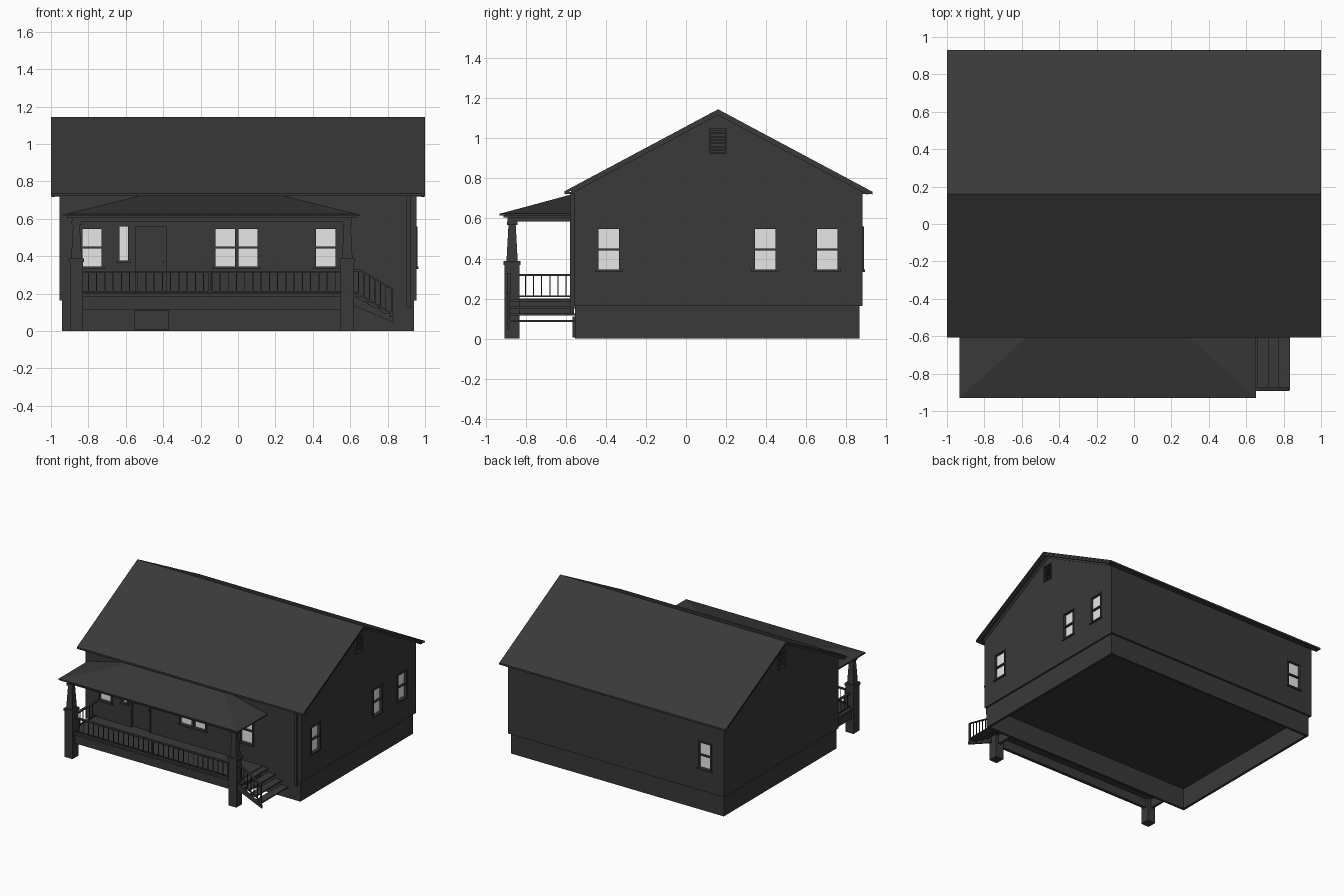
import bpy, bmesh, math
from mathutils import Matrix

if "Cube" in bpy.data.objects:
    bpy.data.objects.remove(bpy.data.objects["Cube"])


def material(name, v):
    m = bpy.data.materials.new(name)
    m.use_nodes = True
    m.diffuse_color = (v, v, v, 1)
    m.node_tree.nodes["Principled BSDF"].inputs["Base Color"].default_value = (v, v, v, 1)
    return m


SIDING = material("charcoal", 0.041)
GLASS = material("pale glass", 0.8)


def finish(name, bm, mat, turn=0):
    bmesh.ops.recalc_face_normals(bm, faces=bm.faces)
    bm.transform(Matrix.Rotation(math.radians(turn), 4, "Z"))
    mesh = bpy.data.meshes.new(name)
    bm.to_mesh(mesh)
    bm.free()
    mesh.materials.append(mat)
    ob = bpy.data.objects.new(name, mesh)
    bpy.context.collection.objects.link(ob)
    return ob


def boxes(name, items, turn=0, mat=SIDING):
    """Each item is (x0, x1, y0, y1, z0, z1)."""
    bm = bmesh.new()
    for x0, x1, y0, y1, z0, z1 in items:
        size = Matrix.Diagonal((x1 - x0, y1 - y0, z1 - z0, 1))
        mid = Matrix.Translation(((x0 + x1) / 2, (y0 + y1) / 2, (z0 + z1) / 2))
        bmesh.ops.create_cube(bm, size=1, matrix=mid @ size)
    return finish(name, bm, mat, turn)


def loft(name, lower, upper):
    """Closed solid between two rings of points."""
    bm = bmesh.new()
    lo, hi = ([bm.verts.new(p) for p in ring] for ring in (lower, upper))
    bm.faces.new(lo)
    bm.faces.new(hi)
    for i in range(len(lo)):
        j = (i + 1) % len(lo)
        bm.faces.new((lo[i], lo[j], hi[j], hi[i]))
    return finish(name, bm, SIDING)


def prism_x(name, profile, a, b):
    return loft(name, [(a, y, z) for y, z in profile], [(b, y, z) for y, z in profile])


def prism_y(name, profile, a, b):
    return loft(name, [(x, a, z) for x, z in profile], [(x, b, z) for x, z in profile])


def rect(x0, x1, y0, y1, z):
    return [(x0, y0, z), (x1, y0, z), (x1, y1, z), (x0, y1, z)]


def square(x, y, r, z):
    return rect(x - r, x + r, y - r, y + r, z)


FRONT, BACK, SIDE, RIDGE = -0.56, 0.882, 0.954, 0.16

# House body with gables
walls = prism_x("walls", [(FRONT, 0.163), (BACK, 0.163), (BACK, 0.74), (RIDGE, 1.125), (FRONT, 0.74)], -SIDE, SIDE)


def recess(name, box, turn=0):
    """Cut a shallow opening into the walls."""
    cutter = boxes(name + "_cutter", [box], turn)
    cutter.hide_render = True
    cutter.hide_set(True)
    cut = walls.modifiers.new(name, "BOOLEAN")
    cut.operation = "DIFFERENCE"
    cut.solver = "EXACT"
    cut.object = cutter


# Hollow foundation and crawl space hatch
boxes("foundation", [(-0.94, 0.94, -0.555, -0.535, 0, 0.165), (-0.94, 0.94, 0.845, 0.865, 0, 0.165),
                     (-0.94, -0.92, -0.535, 0.845, 0, 0.165), (0.92, 0.94, -0.535, 0.845, 0, 0.165)])
boxes("crawl_hatch", [(-0.555, -0.37, -0.567, -0.555, 0.005, 0.11)])


# Main roof, rake boards and boxed eaves
def roof_profile(top, thick, y0=-0.606, y1=0.93):
    slope = 0.534
    line = [(y, top - abs(y - RIDGE) * slope) for y in (y0, RIDGE, y1)]
    return line + [(y, z - thick) for y, z in reversed(line)]


prism_x("main_roof", roof_profile(1.145, 0.014), -1, 1)
for s, side in ((1, "left"), (-1, "right")):
    prism_x(side + "_rake_board", roof_profile(1.138, 0.022, -0.575, 0.905), s * 0.98, s * 0.994)
    prism_x(side + "_frieze_board", roof_profile(1.13, 0.022, FRONT, BACK), s * 0.945, s * 0.958)
boxes("boxed_eaves", [(-0.998, 0.998, -0.604, FRONT, 0.723, 0.733),
                      (-0.998, 0.998, BACK, 0.928, 0.723, 0.733)])
boxes("downspout", [(0.9, 0.924, -0.578, FRONT, 0.125, 0.725)])


# Recessed windows, made against a front wall at distance d and turned to their side
def window(name, x, d, turn=0, w=0.102, z0=0.345, z1=0.547, rail=True):
    h, y, t = w / 2, -d, 0.012
    recess(name, (x - h - 0.002, x + h + 0.002, y - 0.05, y + 0.02, z0 - 0.002, z1 + 0.002), turn)
    boxes(name + "_glass", [(x - h - 0.002, x + h + 0.002, y + 0.016, y + 0.022, z0 - 0.002, z1 + 0.002)], turn, GLASS)
    out, back = y - 0.006, y + 0.016
    parts = [(x - h - t, x - h, out, back, z0, z1), (x + h, x + h + t, out, back, z0, z1),
             (x - h - t, x + h + t, out, back, z1, z1 + t),
             (x - h - t - 0.004, x + h + t + 0.004, y - 0.011, back, z0 - t, z0)]
    if rail:
        mid = (z0 + z1) / 2
        parts.append((x - h, x + h, y, back, mid - 0.005, mid + 0.005))
    boxes(name + "_frame", parts, turn)


for i, x in enumerate((-0.78, -0.068, 0.054, 0.469)):
    window(f"front_window_{i + 1}", x, -FRONT)
window("front_narrow_window", -0.61, -FRONT, w=0.046, z0=0.377, z1=0.56, rail=False)
for i, y in enumerate((-0.385, 0.395, 0.705)):
    window(f"left_window_{i + 1}", y, SIDE, 90)
window("back_window", 0.785, BACK, 180)

# Recessed front door with casing and knob
recess("front_door", (-0.548, -0.385, FRONT - 0.05, FRONT + 0.014, 0.2, 0.558))
boxes("door_casing", [(-0.557, -0.548, FRONT - 0.006, FRONT + 0.005, 0.2, 0.567),
                      (-0.385, -0.376, FRONT - 0.006, FRONT + 0.005, 0.2, 0.567),
                      (-0.548, -0.385, FRONT - 0.006, FRONT + 0.005, 0.558, 0.567)])
boxes("door_knob", [(-0.403, -0.395, FRONT, FRONT + 0.014, 0.367, 0.375)])

# Louvred gable vents
for turn, side in ((90, "left"), (-90, "right")):
    c = RIDGE if turn > 0 else -RIDGE
    recess(side + "_vent", (c - 0.034, c + 0.034, -SIDE - 0.05, -SIDE + 0.02, 0.93, 1.04), turn)
    boxes(side + "_vent_frame", [(c - 0.042, c - 0.034, -SIDE - 0.01, -SIDE + 0.01, 0.922, 1.048),
                                 (c + 0.034, c + 0.042, -SIDE - 0.01, -SIDE + 0.01, 0.922, 1.048),
                                 (c - 0.034, c + 0.034, -SIDE - 0.01, -SIDE + 0.01, 1.04, 1.048),
                                 (c - 0.034, c + 0.034, -SIDE - 0.01, -SIDE + 0.01, 0.922, 0.93)], turn)
    boxes(side + "_vent_louvres", [(c - 0.034, c + 0.034, -SIDE - 0.002, -SIDE + 0.02, z, z + 0.008)
                                   for z in (0.938 + 0.0165 * k for k in range(6))], turn)

# Porch roof with hipped ends, eave edge and beams
loft("porch_roof", rect(-0.93, 0.648, -0.928, FRONT, 0.624), rect(-0.53, 0.245, FRONT - 0.004, FRONT, 0.722))
boxes("porch_eave", [(-0.934, 0.651, -0.931, FRONT, 0.614, 0.625), (-0.915, 0.632, -0.912, FRONT, 0.604, 0.614)])
boxes("porch_beams", [(-0.886, 0.608, -0.89, -0.845, 0.585, 0.605),
                      (-0.886, -0.841, -0.845, FRONT, 0.585, 0.605),
                      (0.563, 0.608, -0.845, FRONT, 0.585, 0.605)])

# Porch piers and tapered columns
PY = -0.868
for x, side in ((-0.864, "right"), (0.584, "left")):
    boxes(side + "_pier", [(x - 0.035, x + 0.035, PY - 0.037, PY + 0.037, 0, 0.37),
                           (x - 0.041, x + 0.041, PY - 0.042, PY + 0.042, 0.368, 0.388)])
    loft(side + "_column", square(x, PY, 0.028, 0.388), square(x, PY, 0.018, 0.57))
    boxes(side + "_column_cap", [(x - 0.026, x + 0.026, PY - 0.026, PY + 0.026, 0.568, 0.586)])

# Porch deck with rim boards
boxes("porch_deck", [(-0.89, 0.61, -0.885, FRONT, 0.185, 0.2)])
boxes("deck_rim", [(-0.87, 0.59, -0.875, -0.85, 0.115, 0.185), (-0.88, -0.86, -0.85, FRONT, 0.115, 0.185),
                   (0.575, 0.595, -0.85, FRONT, 0.115, 0.185)])

# Porch railings
T = 0.0025
front = [(-0.832, 0.55, PY - 0.01, PY + 0.01, 0.313, 0.322), (-0.832, 0.55, PY - 0.006, PY + 0.006, 0.207, 0.215),
         (-0.158, -0.144, PY - 0.008, PY + 0.008, 0.2, 0.322)]
front += [(x - T, x + T, PY - T, PY + T, 0.213, 0.315) for x in (-0.8 + 0.044 * k for k in range(31))]
boxes("front_railing", front)
side_rail = [(-0.876, -0.856, -0.83, FRONT, 0.313, 0.322), (-0.872, -0.86, -0.83, FRONT, 0.207, 0.215)]
side_rail += [(-0.866 - T, -0.866 + T, y - T, y + T, 0.213, 0.315) for y in (-0.8 + 0.04 * k for k in range(6))]
boxes("side_railing", side_rail)

# Stairs off the porch end, with a stringer and one handrail
boxes("stair_treads", [(x, x + 0.062, -0.885, -0.55, z, z + 0.01)
                       for x, z in ((0.6 + 0.057 * k, 0.185 - 0.034 * k) for k in range(4))])
prism_y("stair_stringer", [(0.6, 0.185), (0.625, 0.185), (0.832, 0.07), (0.832, 0.045), (0.6, 0.145)], -0.892, -0.88)
prism_y("stair_handrail", [(0.618, 0.328), (0.66, 0.328), (0.825, 0.228), (0.825, 0.218), (0.657, 0.318), (0.618, 0.318)],
        -0.893, -0.875)
prism_y("stair_lower_rail", [(0.62, 0.215), (0.825, 0.098), (0.825, 0.09), (0.62, 0.207)], -0.888, -0.88)
boxes("stair_balusters", [(x - T, x + T, -0.884 - T, -0.884 + T, 0.2 - (x - 0.63) * 0.57, 0.325 - (x - 0.64) * 0.59)
                          for x in (0.645 + 0.029 * k for k in range(6))])
boxes("stair_newel", [(0.817, 0.829, -0.89, -0.878, 0.06, 0.225)])
